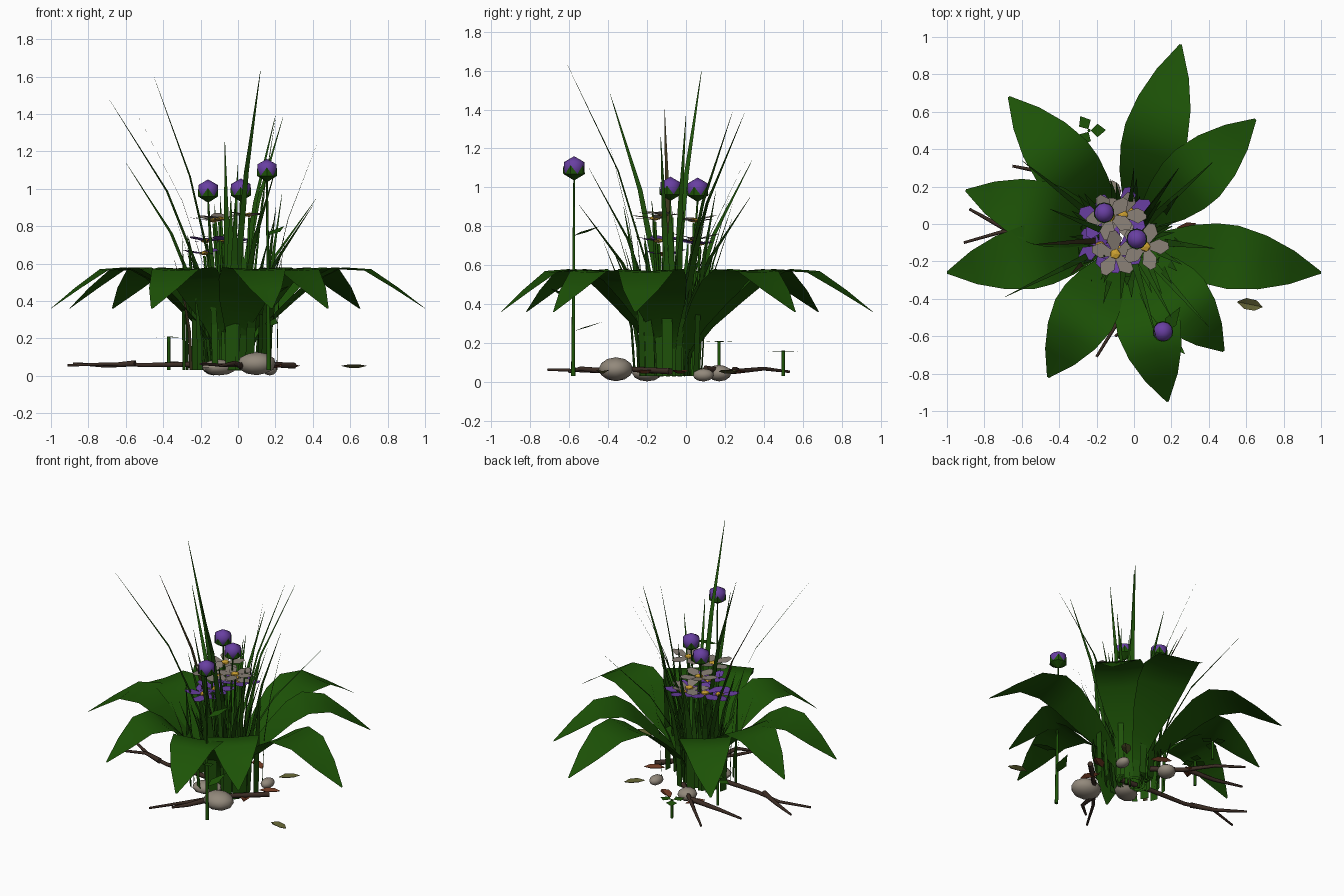
import bpy, bmesh, math, random
from mathutils import Vector, Matrix

random.seed(4)
if "Cube" in bpy.data.objects:
    bpy.data.objects.remove(bpy.data.objects["Cube"])


def material(name, *rgb):
    m = bpy.data.materials.new(name)
    m.use_nodes = True
    m.diffuse_color = (*rgb, 1)
    m.node_tree.nodes["Principled BSDF"].inputs["Base Color"].default_value = (*rgb, 1)
    return m


GREEN = material("leaf green", 0.012, 0.086, 0.002)
GRASS = material("grass green", 0.013, 0.082, 0.003)
WITHERED = material("withered blade", 0.045, 0.035, 0.012)
PURPLE = material("petal purple", 0.14, 0.05, 0.36)
PALE = material("pale petal", 0.25, 0.215, 0.18)
GOLD = material("pollen gold", 0.62, 0.36, 0.03)
STONE = material("stone grey", 0.29, 0.25, 0.2)
BARK = material("twig bark", 0.045, 0.026, 0.018)
RUST = material("rusty dry leaf", 0.15, 0.04, 0.016)
OLIVE = material("olive dry leaf", 0.11, 0.11, 0.03)
CENTRE = Vector((-0.04, -0.08, 0.03))


def finish(name, bm, mat, smooth=None):
    me = bpy.data.meshes.new(name)
    bm.to_mesh(me)
    bm.free()
    me.materials.append(mat)
    ob = bpy.data.objects.new(name, me)
    bpy.context.collection.objects.link(ob)
    if smooth:
        bpy.ops.object.select_all(action='DESELECT')
        ob.select_set(True)
        bpy.context.view_layer.objects.active = ob
        bpy.ops.object.shade_smooth_by_angle(angle=math.radians(smooth))


def ribbon(bm, points, widths, side, dip=0.0):
    """Strip of quads along a path, with a slightly folded midrib if dip is set."""
    rows = []
    for p, w in zip(points, widths):
        row = [p - side * w, p + side * w]
        if dip:
            row.insert(1, p - Vector((0, 0, dip * w)))
        rows.append([bm.verts.new(v) for v in row])
    for a, b in zip(rows, rows[1:]):
        for i in range(len(a) - 1):
            bm.faces.new((a[i], a[i + 1], b[i + 1], b[i]))


def plate(bm, outline, matrix):
    bm.faces.new([bm.verts.new(matrix @ Vector((x, y, 0))) for x, y in outline])


def placed(loc, turn=0.0, tilt=0.0):
    return (Matrix.Translation(loc) @ Matrix.Rotation(turn, 4, 'Z')
            @ Matrix.Rotation(tilt, 4, 'Y'))


def tube(name, points, radius, mat, taper=1.0):
    cu = bpy.data.curves.new(name, 'CURVE')
    cu.dimensions = '3D'
    cu.bevel_depth, cu.bevel_resolution, cu.use_fill_caps = radius, 1, True
    sp = cu.splines.new('POLY')
    sp.points.add(len(points) - 1)
    for i, p in enumerate(points):
        sp.points[i].co = (*p, 1)
        sp.points[i].radius = 1 + (taper - 1) * i / (len(points) - 1)
    cu.materials.append(mat)
    ob = bpy.data.objects.new(name, cu)
    bpy.context.collection.objects.link(ob)


# Broad arching leaves
TIPS = [(0.25, 0.96), (0.65, 0.56), (1.0, -0.26), (0.48, -0.68), (0.18, -0.95),
        (-0.46, -0.82), (-1.0, -0.26), (-0.9, 0.18), (-0.67, 0.68)]
REACH = (0.07, 0.1, 0.19, 0.32, 0.44, 0.55, 0.7, 0.85, 1)
HEIGHT = (0.03, 0.15, 0.28, 0.41, 0.52, 0.58, 0.57, 0.47, 0.36)
WIDTH = (0.03, 0.04, 0.08, 0.135, 0.165, 0.172, 0.145, 0.09, 0.006)
for n, (tx, ty) in enumerate(TIPS):
    out = Vector((tx - CENTRE.x, ty - CENTRE.y, 0))
    side = Vector((-out.y, out.x, 0)).normalized()
    path = [Vector((CENTRE.x, CENTRE.y, h)) + out * r for r, h in zip(REACH, HEIGHT)]
    bm = bmesh.new()
    ribbon(bm, path, WIDTH, side, 0.06)
    finish(f"broad_leaf_{n + 1}", bm, GREEN, 40)


# Grass blades: tall outer tips, then a filler tuft
def blade(bm, tip, width, root):
    tip = Vector(tip)
    heading = Vector((tip.x - CENTRE.x, tip.y - CENTRE.y, 0)).normalized()
    base = CENTRE + Vector((heading.x * 1.25, heading.y, 0)) * root
    side = Vector((-heading.y, heading.x, 0))
    move = tip - base
    path = [base + Vector((move.x * a, move.y * a, move.z * b))
            for a, b in ((0, 0), (0.1, 0.35), (0.43, 0.66), (1, 1))]
    ribbon(bm, path, (width, width, width * 0.7, 0.001), side)


TALL = [(0.12, -0.61, 1.63), (-0.45, 0.08, 1.6), (-0.69, -0.39, 1.48), (0.2, 0.24, 1.39),
        (0.24, 0.3, 1.38), (0.2, 0.0, 1.37), (0.43, -0.13, 1.26), (-0.07, -0.4, 1.25),
        (-0.6, 0.34, 1.14), (0.42, 0.33, 0.95), (0.4, -0.55, 0.91), (0.2, -0.5, 1.1),
        (0.0, 0.3, 1.13)]
bm = bmesh.new()
for tip in TALL:
    blade(bm, tip, 0.019, random.uniform(0.05, 0.16))
for i in range(44):
    a, root = i * 2.4, random.uniform(0.07, 0.21)
    r = root + random.uniform(0.04, 0.2)
    blade(bm, (CENTRE.x + r * math.cos(a), CENTRE.y + r * math.sin(a),
               random.uniform(0.45, 1.0)), random.uniform(0.017, 0.029), root)
finish("grass_blades", bm, GRASS)
bm = bmesh.new()
blade(bm, (-0.54, -0.11, 1.4), 0.018, 0.06)
blade(bm, (-0.34, -0.27, 0.62), 0.016, 0.2)
finish("withered_blades", bm, WITHERED)


# Flower buds on stems, each with a pointed calyx
def bud(n, loc, foot):
    loc = Vector(loc)
    bm = bmesh.new()
    bmesh.ops.create_uvsphere(bm, u_segments=12, v_segments=3, radius=0.06,
                              matrix=Matrix.Translation(loc))
    finish(f"bud_{n}", bm, PURPLE, 70)
    bm = bmesh.new()

    def ring(k, r, z):
        a = k * math.pi / 5 + 0.3
        return bm.verts.new(loc + Vector((r * math.cos(a), r * math.sin(a), z)))
    bottom = bm.verts.new(loc - Vector((0, 0, 0.065)))
    rim = [ring(k, 0.056, -0.031) for k in range(10)]
    for k in range(0, 10, 2):
        left, mid, right = rim[k], rim[k + 1], rim[(k + 2) % 10]
        tip = ring(k + 1, 0.057, 0.014)
        for face in ((bottom, mid, left), (bottom, right, mid), (left, mid, tip), (mid, right, tip)):
            bm.faces.new(face)
    finish(f"bud_calyx_{n}", bm, GREEN)
    tube(f"bud_stem_{n}", [foot, loc - Vector((0, 0, 0.05))], 0.012, GREEN, 0.4)


bud(1, (0.155, -0.575, 1.1), (0.165, -0.58, 0.03))
bud(2, (0.015, -0.08, 0.995), (-0.02, -0.1, 0.03))
bud(3, (-0.16, 0.06, 0.99), (-0.1, 0.0, 0.03))

# Small leaves on the front bud stem
LEAFLET = [(0, 0), (0.07, -0.035), (0.17, 0), (0.07, 0.035)]
bm = bmesh.new()
for z, turn in ((0.26, 1.3), (0.43, -0.8), (0.75, 1.0)):
    plate(bm, LEAFLET, placed((0.16, -0.58, z), turn, -0.3))
finish("stem_leaflets", bm, GREEN)

# Open flowers: five separate petals and a flat pollen centre
PETAL = [(0.015, -0.014), (0.085, -0.043), (0.13, -0.012), (0.125, 0.02),
         (0.075, 0.04), (0.015, 0.014)]
FLOWERS = [(0.06, -0.12, 0.855, PALE), (-0.1, -0.16, 0.835, PALE), (-0.13, 0.04, 0.825, PALE),
           (-0.06, 0.05, 0.73, PALE), (-0.03, 0.07, 0.705, PURPLE), (-0.08, -0.14, 0.72, PURPLE),
           (-0.18, -0.12, 0.65, PURPLE), (-0.17, 0.03, 0.715, PURPLE)]
for n, (x, y, z, mat) in enumerate(FLOWERS):
    bm = bmesh.new()
    for k in range(5):
        plate(bm, PETAL, placed((x, y, z + 0.004 * (k % 2)), k * math.tau / 5 + n * 0.4,
                                random.uniform(-0.25, 0.0)))
    finish(f"flower_petals_{n + 1}", bm, mat)
    bm = bmesh.new()
    bmesh.ops.create_icosphere(bm, subdivisions=1, radius=1, matrix=Matrix.Translation((x, y, z + 0.006))
                               @ Matrix.Diagonal((0.031, 0.031, 0.012, 1)))
    finish(f"flower_centre_{n + 1}", bm, GOLD)
    tube(f"flower_stem_{n + 1}", [(x * 0.6, y * 0.7, 0.03), (x, y, z - 0.01)], 0.007, GREEN)

# Stones
STONES = [(0.1, -0.36, 0.065, 0.105, 0.09), (-0.1, -0.2, 0.045, 0.1, 0.07),
          (-0.13, 0.17, 0.045, 0.065, 0.06), (0.17, 0.09, 0.035, 0.055, 0.04)]
for n, (x, y, z, rx, ry) in enumerate(STONES):
    bm = bmesh.new()
    bmesh.ops.create_icosphere(bm, subdivisions=2, radius=1, matrix=placed((x, y, z), n * 0.5)
                               @ Matrix.Diagonal((rx, ry, z * 0.95, 1)))
    finish(f"stone_{n + 1}", bm, STONE, 30)

# Fallen twigs with side branches
TWIGS = [[(0.02, -0.12), (-0.25, -0.1), (-0.5, -0.09), (-0.7, -0.04), (-0.91, -0.1)],
         [(-0.55, -0.09), (-0.7, -0.02), (-0.88, 0.08)],
         [(-0.05, 0.1), (-0.2, 0.24), (-0.35, 0.4), (-0.49, 0.53)],
         [(-0.22, 0.25), (-0.45, 0.27), (-0.65, 0.31)],
         [(0.3, -0.08), (0.1, -0.28), (-0.06, -0.48), (-0.2, -0.71)],
         [(0.02, -0.38), (-0.02, -0.54), (-0.1, -0.6)]]
for n, line in enumerate(TWIGS):
    pts = [(x, y, 0.06 + 0.008 * math.sin(3 * i + n)) for i, (x, y) in enumerate(line)]
    tube(f"twig_{n + 1}", pts, 0.018, BARK, 0.4)

# Fallen dry leaves, folded along the middle
DRY = [(0.62, -0.43, OLIVE, -0.2), (0.27, -0.03, RUST, 0.5), (0.2, -0.2, RUST, 2.0),
       (-0.25, 0.25, RUST, 1.0), (-0.02, 0.25, RUST, 2.6), (0.25, 0.22, OLIVE, 0.8)]
for n, (x, y, mat, turn) in enumerate(DRY):
    bm = bmesh.new()
    side = Vector((-math.sin(turn), math.cos(turn), 0))
    along = Vector((math.cos(turn), math.sin(turn), 0))
    path = [Vector((x, y, 0.064 - abs(s) * 0.15)) + along * s for s in (-0.068, -0.025, 0.03, 0.068)]
    ribbon(bm, path, (0.003, 0.03, 0.028, 0.002), side, 0.6)
    finish(f"dry_leaf_{n + 1}", bm, mat)

# Three-leaved ground sprouts
SPROUT = [(0.008, 0), (0.045, -0.036), (0.09, 0.002), (0.045, 0.036)]
for n, (x, y, z) in enumerate([(-0.24, 0.5, 0.16), (-0.37, 0.17, 0.21)]):
    bm = bmesh.new()
    for k in range(3):
        plate(bm, SPROUT, placed((x, y, z), 2.1 * k + n, 0.06))
    finish(f"sprout_leaves_{n + 1}", bm, GREEN)
    tube(f"sprout_stem_{n + 1}", [(x, y, 0.03), (x, y, z)], 0.009, GREEN)
